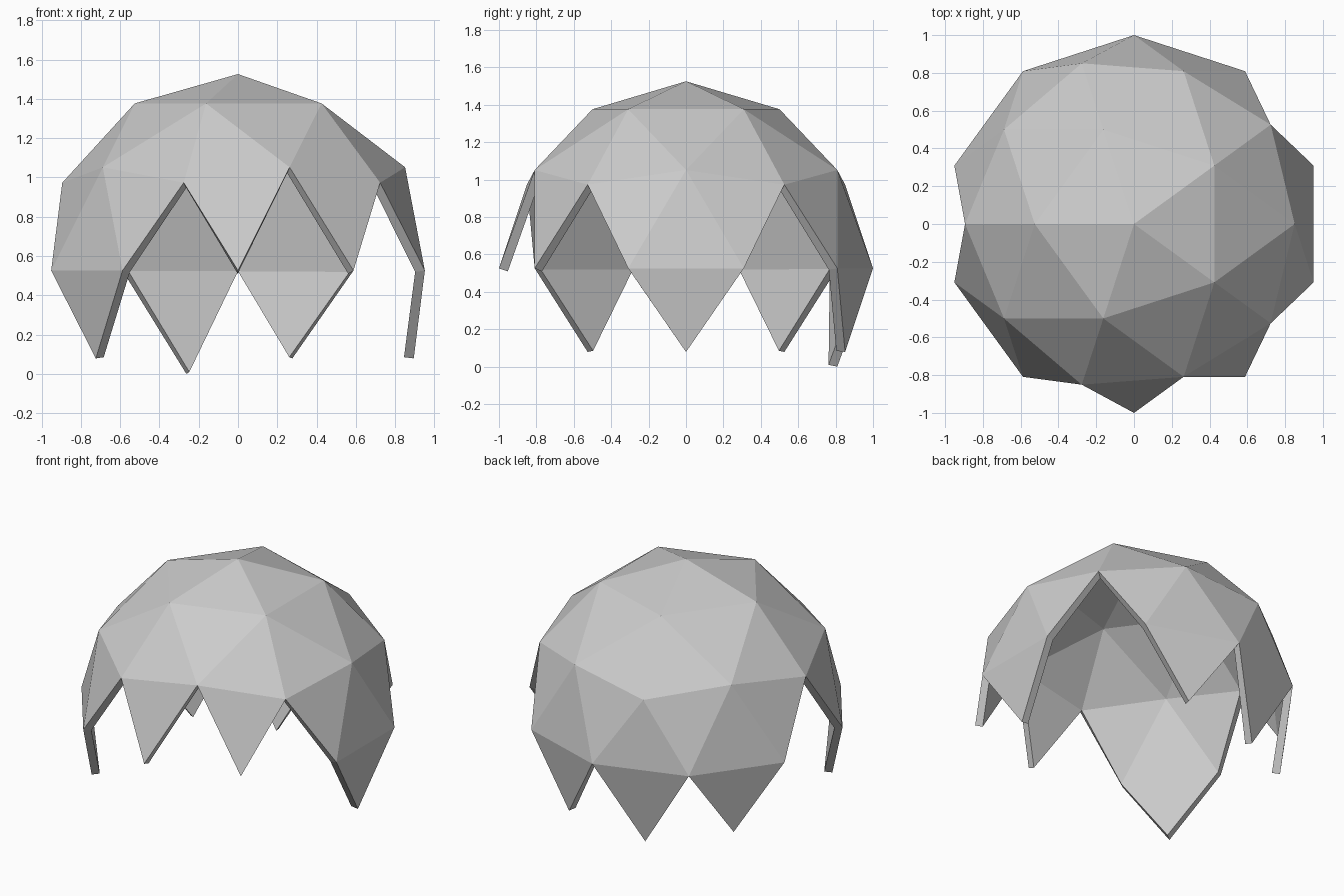
import bpy, bmesh, math
from mathutils import Matrix

if "Cube" in bpy.data.objects:
    bpy.data.objects.remove(bpy.data.objects["Cube"])

CENTRE_Z = 0.526
THICKNESS = 0.05
# Diamond panels kept around the equator, in steps of 36 degrees from +x
KEPT_PANELS = {0, 2, 3, 4, 6}

# Faceted dome: icosphere turned half way round
bm = bmesh.new()
bmesh.ops.create_icosphere(bm, subdivisions=2, radius=1.0,
                           matrix=Matrix.Rotation(math.pi, 4, 'Z'))


def is_kept(face):
    c = face.calc_center_median()
    if c.z > 0.25:
        return True
    if c.z < -0.25:
        return False
    step = round(math.atan2(c.y, c.x) / math.radians(36)) % 10
    return step in KEPT_PANELS


# Cut away the lower half and the open panels
bmesh.ops.delete(bm, geom=[f for f in bm.faces if not is_kept(f)], context='FACES')
bmesh.ops.recalc_face_normals(bm, faces=bm.faces)
top = max(bm.faces, key=lambda f: f.calc_center_median().z)
if top.normal.z < 0:
    bmesh.ops.reverse_faces(bm, faces=bm.faces)

mesh = bpy.data.meshes.new("dome_shell")
bm.to_mesh(mesh)
bm.free()
dome = bpy.data.objects.new("dome_shell", mesh)
dome.location.z = CENTRE_Z
bpy.context.collection.objects.link(dome)

# Wall thickness, grown inward
wall = dome.modifiers.new("wall", 'SOLIDIFY')
wall.thickness = THICKNESS
wall.offset = -1
